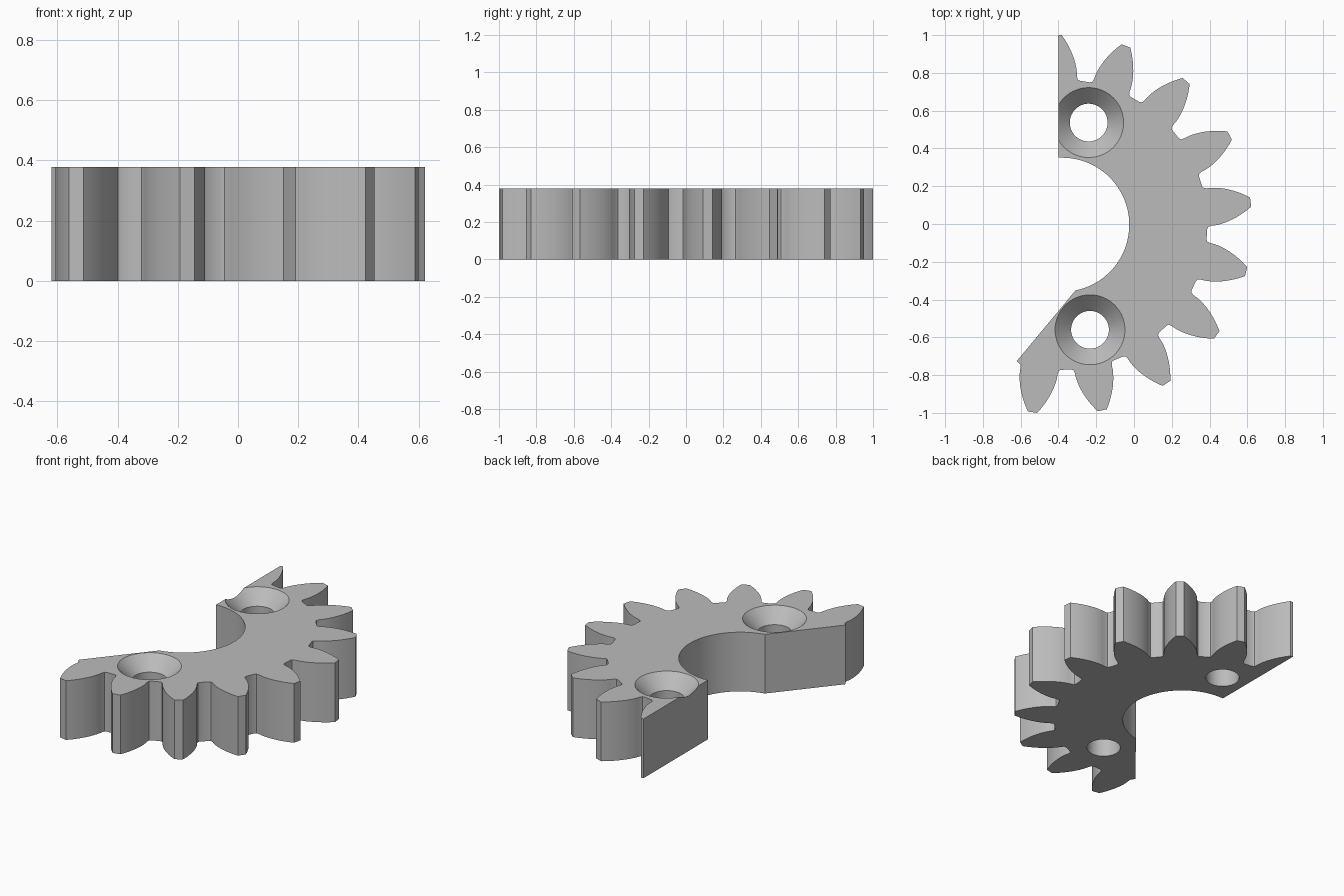
import bpy, bmesh
from math import radians, cos, sin, pi, atan2

cube = bpy.data.objects.get("Cube")
if cube:
    bpy.data.objects.remove(cube, do_unlink=True)

HEIGHT = 0.378
CX, CY = -0.38, -0.004        # gear axis
BORE, ROOT, TIP = 0.355, 0.768, 1.005
FLANK = 0.79                  # radius where the flank meets the root fillet
PITCH = 360 / 17
MID = -14.3                   # angle of the middle tooth
CUT_X = -0.4                  # flat end face
SLANT_IN, SLANT_OUT = (-0.31, -0.352), (-0.62, -0.725)

steel = bpy.data.materials.new("plain grey")
steel.use_nodes = True
grey = (0.5, 0.5, 0.5, 1)
steel.diffuse_color = grey
steel.node_tree.nodes["Principled BSDF"].inputs["Base Color"].default_value = grey


def polar(r, a):
    return CX + r * cos(a), CY + r * sin(a)


def half_tooth(steps=10):
    """Radius and half angle in degrees, from root to tip."""
    pts = [(ROOT, 8.6), (0.773, 7.7)]
    for i in range(steps + 1):
        t = i / steps
        pts.append((FLANK + t * (TIP - FLANK), 7.25 - 5.85 * t ** 1.5))
    return pts


def gear_outline():
    # Flat end face, then the toothed rim running clockwise
    pts = [(CUT_X, CY + BORE), (CUT_X, CY + TIP)]
    side = half_tooth()
    for k in range(5, -5, -1):
        centre = MID + k * PITCH
        tooth = [(r, centre + a) for r, a in side]
        tooth += [(r, centre - a) for r, a in reversed(side)]
        for r, a in tooth:
            p = polar(r, radians(a))
            if k < 5 or p[0] > CUT_X + 0.002:
                pts.append(p)
    # Slanted end face, then the inner bore back to the start
    pts[-1] = SLANT_OUT
    pts.append(SLANT_IN)
    a0 = atan2(SLANT_IN[1] - CY, SLANT_IN[0] - CX)
    a1 = pi / 2 + 0.05
    for i in range(1, 32):
        pts.append(polar(BORE, a0 + (a1 - a0) * i / 32))
    return pts


def add_object(name, bm):
    bmesh.ops.recalc_face_normals(bm, faces=bm.faces)
    mesh = bpy.data.meshes.new(name)
    bm.to_mesh(mesh)
    bm.free()
    mesh.materials.append(steel)
    obj = bpy.data.objects.new(name, mesh)
    bpy.context.collection.objects.link(obj)
    return obj


def gear_body():
    bm = bmesh.new()
    face = bm.faces.new([bm.verts.new((x, y, 0)) for x, y in gear_outline()])
    ext = bmesh.ops.extrude_face_region(bm, geom=[face], use_keep_orig=True)
    top = [v for v in ext["geom"] if isinstance(v, bmesh.types.BMVert)]
    bmesh.ops.translate(bm, verts=top, vec=(0, 0, HEIGHT))
    return add_object("gear_segment", bm)


def screw_cutter(name, x, y, n=64):
    """Through hole with a countersink at the top."""
    profile = [(0.1, -0.1), (0.1, HEIGHT - 0.085), (0.185, HEIGHT), (0.185, HEIGHT + 0.1)]
    bm = bmesh.new()
    rings = [[bm.verts.new((x + r * cos(2 * pi * i / n), y + r * sin(2 * pi * i / n), z))
              for i in range(n)] for r, z in profile]
    for low, high in zip(rings, rings[1:]):
        for i in range(n):
            j = (i + 1) % n
            bm.faces.new((low[i], low[j], high[j], high[i]))
    bm.faces.new(rings[0])
    bm.faces.new(rings[-1])
    cutter = add_object(name, bm)
    cutter.hide_render = True
    return cutter


gear = gear_body()
cutters = [screw_cutter("back_hole_cutter", -0.24, 0.537),
           screw_cutter("front_hole_cutter", -0.233, -0.56)]

# Cut the two countersunk holes
bpy.ops.object.select_all(action="DESELECT")
gear.select_set(True)
bpy.context.view_layer.objects.active = gear
for cutter in cutters:
    mod = gear.modifiers.new("hole", "BOOLEAN")
    mod.operation = "DIFFERENCE"
    mod.solver = "EXACT"
    mod.object = cutter
    bpy.ops.object.modifier_apply(modifier=mod.name)
    bpy.data.objects.remove(cutter, do_unlink=True)

bpy.ops.object.shade_smooth_by_angle(angle=radians(25))
